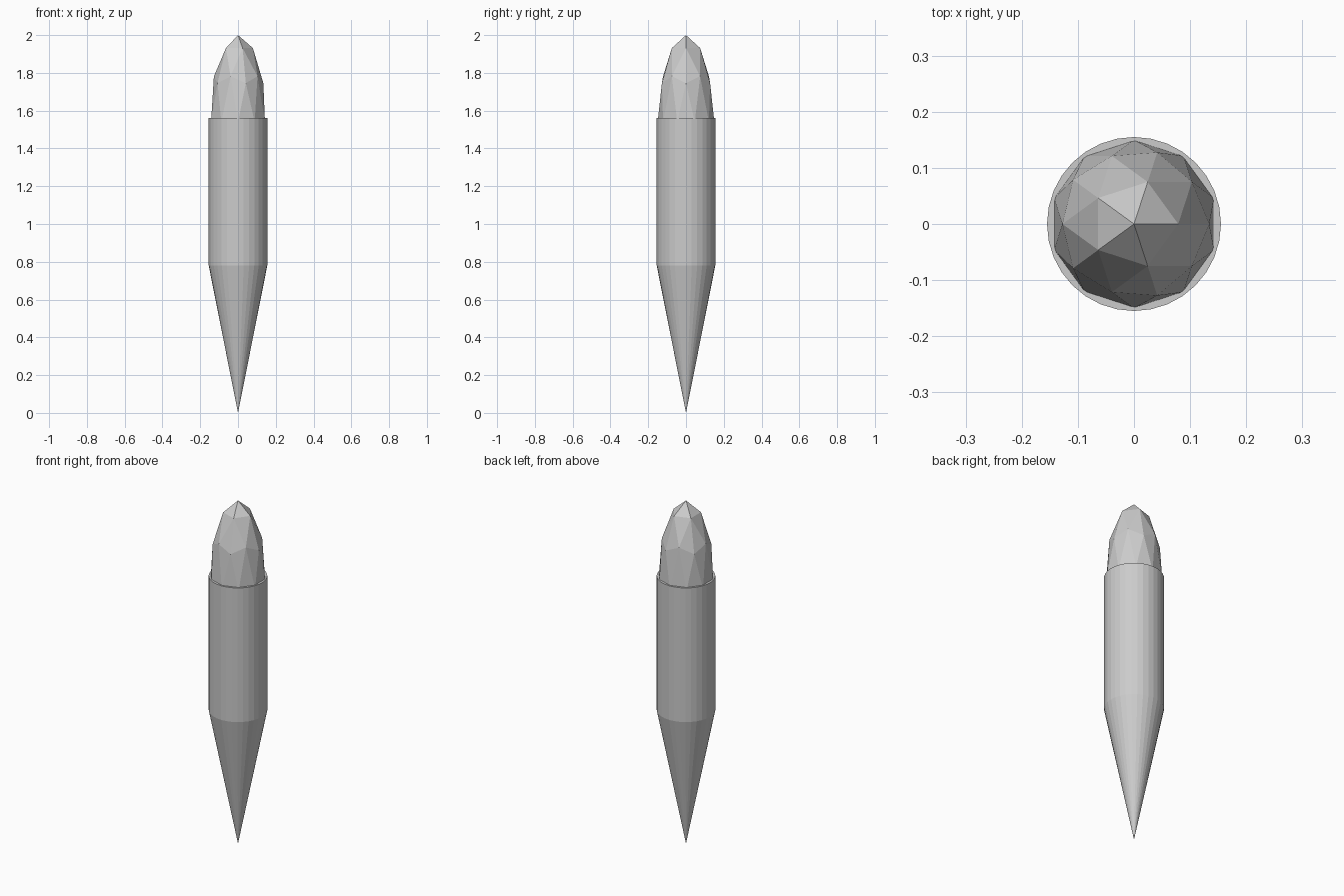
import bpy
from math import pi

if "Cube" in bpy.data.objects:
    bpy.data.objects.remove(bpy.data.objects["Cube"])

RADIUS = 0.155
CONE_TOP = 0.78
BODY_TOP = 1.562

# Pointed lower end, tip down
bpy.ops.mesh.primitive_cone_add(vertices=32, radius1=RADIUS, radius2=0, depth=CONE_TOP,
                                location=(0, 0, CONE_TOP / 2), rotation=(pi, 0, 0))
bpy.context.object.name = "pointed_tip"

# Straight body
bpy.ops.mesh.primitive_cylinder_add(vertices=32, radius=RADIUS, depth=BODY_TOP - CONE_TOP,
                                    location=(0, 0, (BODY_TOP + CONE_TOP) / 2))
bpy.context.object.name = "body"

# Faceted, stretched dome seated in the body
bpy.ops.mesh.primitive_ico_sphere_add(subdivisions=2, radius=1, location=(0, 0, 1.54))
dome = bpy.context.object
dome.name = "faceted_dome"
dome.scale = (0.15, 0.15, 0.46)
